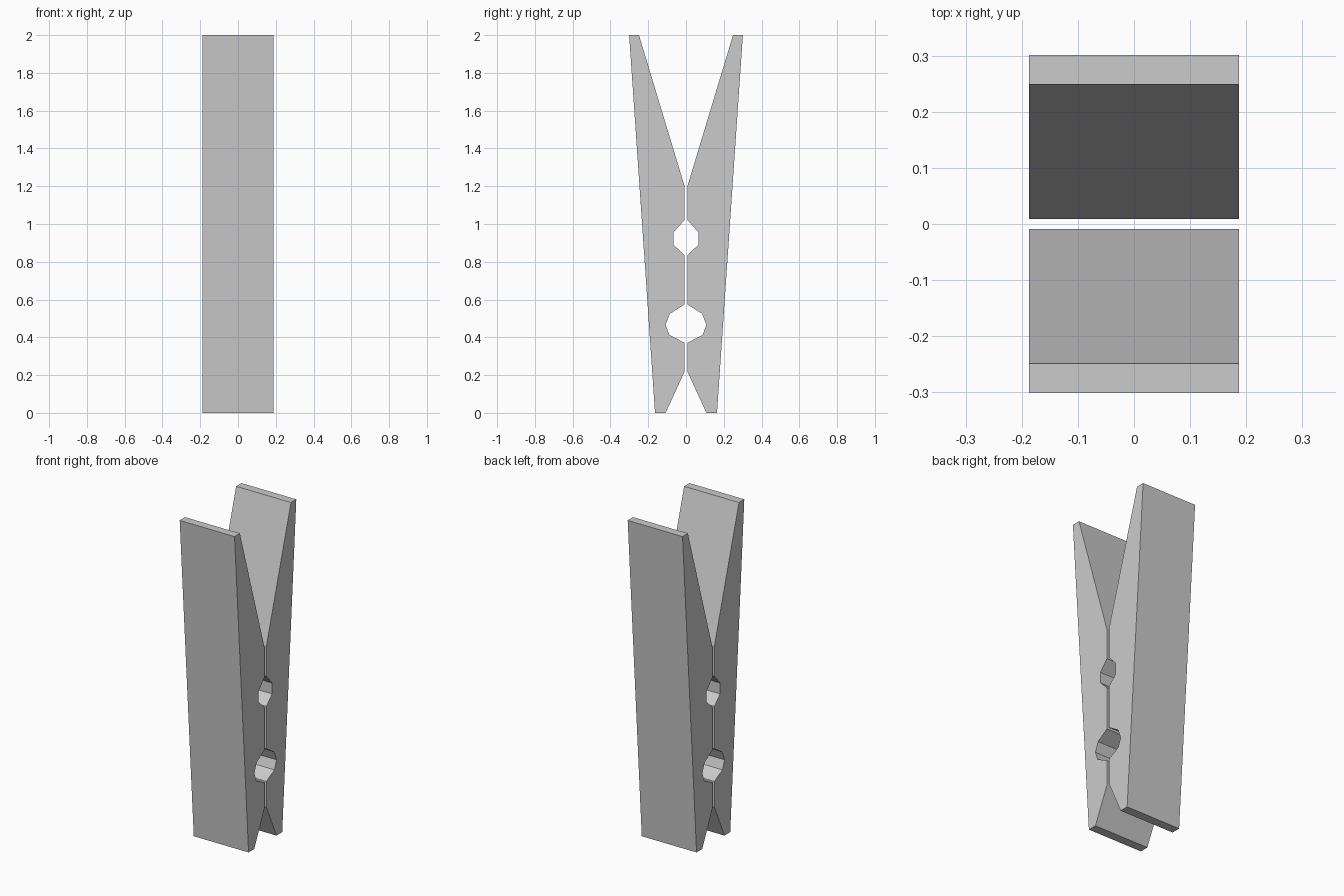
import bpy
import bmesh

if "Cube" in bpy.data.objects:
    bpy.data.objects.remove(bpy.data.objects["Cube"])

HALF_WIDTH = 0.187

# Side profile (y, z) of one wooden half, going up the inner edge
PROFILE = [
    (0.164, 0.0), (0.108, 0.0), (0.009, 0.215),                   # jaw tip
    (0.009, 0.372), (0.088, 0.413), (0.108, 0.467),               # clothesline hole
    (0.085, 0.525), (0.009, 0.573),
    (0.009, 0.835), (0.065, 0.89), (0.065, 0.957), (0.009, 1.02), # spring notch
    (0.009, 1.205), (0.249, 2.0), (0.301, 2.0),                   # handle
]


def make_half(name, side):
    """Extrude the profile across the width; side = +1 back, -1 front."""
    bm = bmesh.new()
    face = bm.faces.new([bm.verts.new((-HALF_WIDTH, side * y, z)) for y, z in PROFILE])
    result = bmesh.ops.extrude_face_region(bm, geom=[face], use_keep_orig=True)
    moved = [g for g in result["geom"] if isinstance(g, bmesh.types.BMVert)]
    bmesh.ops.translate(bm, verts=moved, vec=(2 * HALF_WIDTH, 0, 0))
    bmesh.ops.recalc_face_normals(bm, faces=bm.faces)
    mesh = bpy.data.meshes.new(name)
    bm.to_mesh(mesh)
    bm.free()
    bpy.context.collection.objects.link(bpy.data.objects.new(name, mesh))


# Two mirrored halves of the clothes peg
make_half("front_peg_half", -1)
make_half("back_peg_half", 1)
